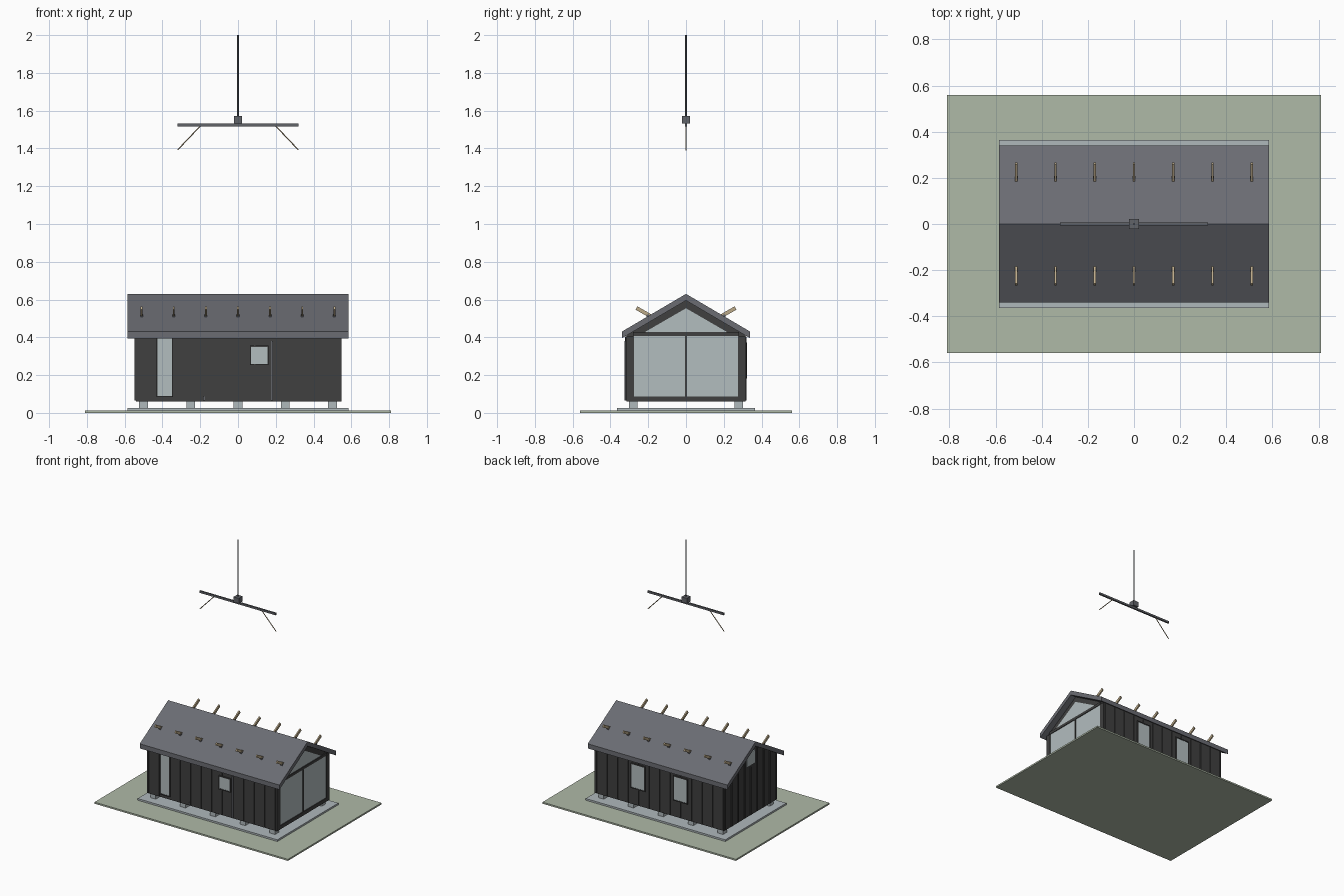
import bpy
import math
from mathutils import Vector

if "Cube" in bpy.data.objects:
    bpy.data.objects.remove(bpy.data.objects["Cube"])


def material(name, rgb):
    m = bpy.data.materials.new(name)
    m.diffuse_color = (*rgb, 1)
    m.use_nodes = True
    m.node_tree.nodes["Principled BSDF"].inputs["Base Color"].default_value = m.diffuse_color
    return m


GRASS = material("grass green", (0.43, 0.49, 0.39))
CONCRETE = material("pale concrete", (0.43, 0.48, 0.50))
CLADDING = material("charcoal cladding", (0.05, 0.05, 0.05))
ROOF = material("slate roof", (0.145, 0.15, 0.17))
GLASS = material("pale glass", (0.45, 0.51, 0.52))
STEEL = material("grey steel", (0.12, 0.125, 0.14))
TIMBER = material("tan timber", (0.50, 0.40, 0.25))

RIDGE, EAVE_Y, THICK = 0.63, 0.34, 0.035
SLOPE = 0.2 / EAVE_Y


def under(y):
    """Height of the roof underside."""
    return RIDGE - THICK - SLOPE * abs(y)


def mesh(name, verts, faces, mat):
    me = bpy.data.meshes.new(name)
    me.from_pydata(verts, [], faces)
    me.materials.append(mat)
    ob = bpy.data.objects.new(name, me)
    bpy.context.collection.objects.link(ob)
    return ob


def prism(name, profile, x0, x1, mat):
    """Extrude a counter-clockwise (y, z) profile along x."""
    n = len(profile)
    verts = [(x, y, z) for x in (x0, x1) for y, z in profile]
    faces = [tuple(range(n))[::-1], tuple(range(n, 2 * n))]
    faces += [(i, (i + 1) % n, (i + 1) % n + n, i + n) for i in range(n)]
    return mesh(name, verts, faces, mat)


def box(name, x0, x1, y0, y1, z0, z1, mat):
    return prism(name, [(y0, z0), (y1, z0), (y1, z1), (y0, z1)], x0, x1, mat)


def rod(name, a, b, r, mat):
    a, b = Vector(a), Vector(b)
    bpy.ops.mesh.primitive_cylinder_add(vertices=8, radius=r, depth=(b - a).length,
                                        location=(a + b) / 2)
    ob = bpy.context.object
    ob.name = name
    ob.rotation_euler = (b - a).to_track_quat('Z', 'Y').to_euler()
    ob.data.materials.append(mat)
    return ob


def wall_window(name, side, x0, x1, z0, z1):
    """Glazed opening with a thin frame on a long wall; side is -1 front, 1 back."""
    f = 0.007
    span = lambda d: sorted((side * 0.312, side * (0.315 + d)))
    box(name + "_glass", x0, x1, *span(0.006), z0, z1, GLASS)
    for i, (a, b, c, d) in enumerate(((x0 - f, x0, z0 - f, z1 + f), (x1, x1 + f, z0 - f, z1 + f),
                                      (x0, x1, z0 - f, z0), (x0, x1, z1, z1 + f))):
        box(f"{name}_frame_{i}", a, b, *span(0.009), c, d, CLADDING)


# Ground, pad and piers
box("lawn", -0.81, 0.81, -0.56, 0.56, 0, 0.012, GRASS)
box("foundation_pad", -0.585, 0.585, -0.365, 0.365, 0.012, 0.025, CONCRETE)
for i in range(5):
    for s in (-1, 1):
        x, y = -0.5 + 0.25 * i, 0.28 * s
        box("pier", x - 0.023, x + 0.023, y - 0.023, y + 0.023, 0.025, 0.06, CONCRETE)

# Gabled house body
prism("house_body", [(-0.315, 0.06), (0.315, 0.06), (0.315, under(0.315)),
                     (0, under(0)), (-0.315, under(0.315))], -0.54, 0.54, CLADDING)

# Folded roof slab
prism("roof", [(-EAVE_Y, RIDGE - 0.2 - THICK), (0, under(0)), (EAVE_Y, RIDGE - 0.2 - THICK),
               (EAVE_Y, RIDGE - 0.2), (0, RIDGE), (-EAVE_Y, RIDGE - 0.2)], -0.585, 0.585, ROOF)

# Windows on the long walls
front = [(-0.425, -0.35, 0.09, 0.398), (0.07, 0.155, 0.26, 0.35)]
back = [(-0.23, -0.125, 0.19, 0.365), (0.125, 0.23, 0.19, 0.365)]
for side, group in ((-1, front), (1, back)):
    for w in group:
        wall_window("front_window" if side < 0 else "back_window", side, *w)

# Vertical battens, skipping the windows
for side, group in ((-1, front), (1, back)):
    y0, y1 = sorted((side * 0.314, side * 0.321))
    for i in range(13):
        x = -0.53 + i * 1.06 / 12
        pieces = [(0.065, 0.405)]
        for a, b, c, d in group:
            if a - 0.012 < x < b + 0.012:
                pieces = [(0.065, c - 0.007), (d + 0.007, 0.405)]
        for z0, z1 in pieces:
            if z1 - z0 > 0.03:
                box("wall_batten", x - 0.004, x + 0.004, y0, y1, z0, z1, CLADDING)
for i in range(9):
    y = -0.304 + i * 0.076
    top = 0.425 if i == 4 else under(abs(y) + 0.004)
    box("gable_batten", -0.547, -0.539, y - 0.004, y + 0.004, 0.065, top, CLADDING)

# Small window in the rear gable
box("gable_window", -0.546, -0.538, -0.05, 0.05, 0.44, 0.54, GLASS)

# Glazed end wall with triangular upper light
for s in (-1, 1):
    a, b = sorted((s * 0.006, s * 0.275))
    box("end_glass", 0.538, 0.543, a, b, 0.088, 0.408, GLASS)
    a, b = sorted((s * 0.275, s * 0.315))
    box("end_post", 0.538, 0.548, a, b, 0.06, 0.408, CLADDING)
prism("gable_glass", [(-0.218, 0.428), (0.218, 0.428), (0, 0.554)], 0.538, 0.543, GLASS)
box("end_mullion", 0.538, 0.548, -0.006, 0.006, 0.088, 0.408, CLADDING)
box("end_sill", 0.538, 0.548, -0.315, 0.315, 0.06, 0.088, CLADDING)
box("end_beam", 0.538, 0.548, -0.28, 0.28, 0.408, 0.428, CLADDING)

# Door pull rail and stop on the front wall
box("door_rail", 0.174, 0.184, -0.325, -0.314, 0.065, 0.38, STEEL)
box("door_stop", -0.184, -0.176, -0.324, -0.314, 0.065, 0.088, STEEL)

# Timber pegs standing out of both roof slopes
ang = math.radians(30)
u = Vector((math.cos(ang), math.sin(ang)))
n = Vector((-u.y, u.x)) * 0.010
for i in range(7):
    x = -0.51 + 0.17 * i
    for s in (-1, 1):
        p, q = Vector((0.175, 0.505)), Vector((0.262, 0.505 + 0.087 * u.y / u.x))
        prof = [(s * c.x, c.y) for c in (p - n, q - n, q + n, p + n)]
        prism("roof_peg", prof[::s], x - 0.005, x + 0.005, TIMBER)
        a, b = sorted((s * 0.197, s * 0.209))
        box("peg_bracket", x - 0.007, x + 0.007, a, b, 0.50, 0.522, STEEL)

# Lifting beam, hub, cable and slings
box("spreader_beam", -0.32, 0.32, -0.006, 0.006, 1.517, 1.532, STEEL)
box("lifting_hub", -0.022, 0.022, -0.022, 0.022, 1.532, 1.572, STEEL)
rod("hoist_cable", (0, 0, 1.57), (0, 0, 2.0), 0.004, STEEL)
for s in (-1, 1):
    rod("sling", (s * 0.2, 0, 1.518), (s * 0.32, 0, 1.392), 0.003, TIMBER)
